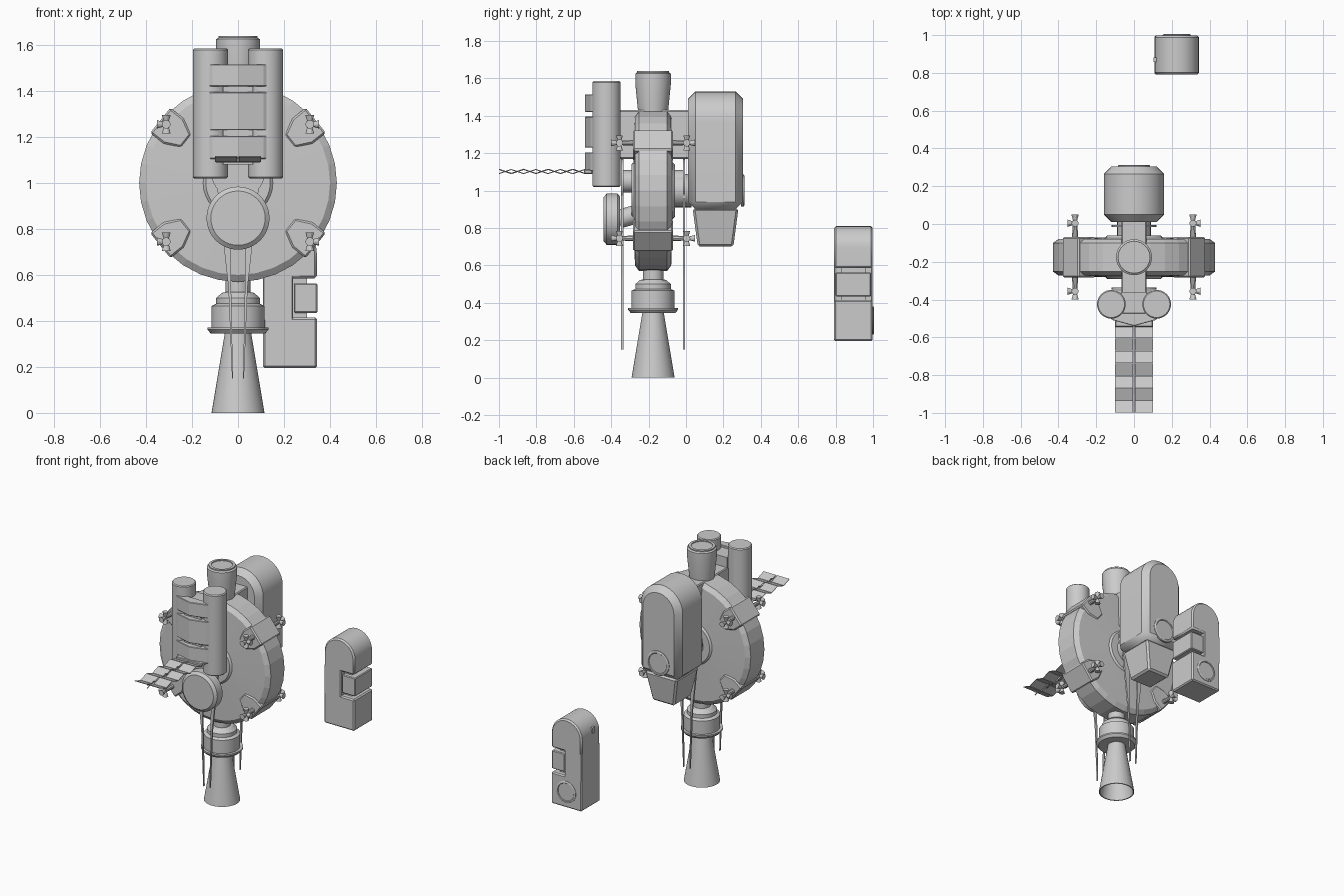
import bpy, bmesh, math
from math import cos, sin, pi, radians
from mathutils import Vector, Matrix

cube = bpy.data.objects.get("Cube")
if cube:
    bpy.data.objects.remove(cube)

grey = bpy.data.materials.new("plain grey")
grey.use_nodes = True
grey.diffuse_color = (0.6, 0.6, 0.6, 1)
grey.node_tree.nodes["Principled BSDF"].inputs["Base Color"].default_value = (0.6, 0.6, 0.6, 1)

AXIS_Y = -0.176                       # y of the main body's centre line
TO_Y = Matrix.Rotation(-pi / 2, 4, 'X')  # turns a z axis towards +y


def finish(name, bm, matrix=Matrix(), bevel=0, smooth=False):
    bmesh.ops.recalc_face_normals(bm, faces=bm.faces)
    mesh = bpy.data.meshes.new(name)
    bm.to_mesh(mesh)
    bm.free()
    mesh.transform(matrix)
    mesh.materials.append(grey)
    ob = bpy.data.objects.new(name, mesh)
    bpy.context.collection.objects.link(ob)
    if bevel:
        mod = ob.modifiers.new("bevel", 'BEVEL')
        mod.width = bevel
        mod.segments = 1
        mod.limit_method = 'ANGLE'
        mod.angle_limit = radians(40)
    if smooth:
        bpy.ops.object.select_all(action='DESELECT')
        ob.select_set(True)
        bpy.context.view_layer.objects.active = ob
        bpy.ops.object.shade_smooth_by_angle(angle=radians(30))
    return ob


def lathe(name, profile, at, turn=Matrix(), sides=32, smooth=True):
    """Turn (radius, height) points about z, then aim and place the result."""
    bm = bmesh.new()
    verts = [bm.verts.new((r, 0, h)) for r, h in profile]
    edges = [bm.edges.new(pair) for pair in zip(verts, verts[1:])]
    bmesh.ops.spin(bm, geom=verts + edges, cent=(0, 0, 0), axis=(0, 0, 1),
                   angle=2 * pi, steps=sides, use_duplicate=False)
    bmesh.ops.remove_doubles(bm, verts=bm.verts, dist=1e-5)
    return finish(name, bm, Matrix.Translation(at) @ turn, smooth=smooth)


def prism(name, outline, y0, y1, bevel=0, matrix=Matrix(), smooth=False):
    """Extrude an (x, z) outline along y."""
    bm = bmesh.new()
    face = bm.faces.new([bm.verts.new((x, y0, z)) for x, z in outline])
    out = bmesh.ops.extrude_face_region(bm, geom=[face])["geom"]
    bmesh.ops.translate(bm, vec=(0, y1 - y0, 0),
                        verts=[g for g in out if isinstance(g, bmesh.types.BMVert)])
    return finish(name, bm, matrix, bevel, smooth)


def box(name, x, y, z, bevel=0):
    outline = [(x[0], z[0]), (x[1], z[0]), (x[1], z[1]), (x[0], z[1])]
    return prism(name, outline, y[0], y[1], bevel)


def arch(cx, r, z0, top, steps=16):
    arc = [(cx + r * cos(pi * i / steps), top - r + r * sin(pi * i / steps))
           for i in range(steps + 1)]
    return [(cx - r, z0), (cx + r, z0)] + arc


def rod(name, a, b, r0, r1, sides=10):
    a, b = Vector(a), Vector(b)
    aim = (b - a).to_track_quat('Z', 'Y').to_matrix().to_4x4()
    n = (b - a).length
    return lathe(name, [(0, 0), (r0, 0), (r1, n), (0, n)], a, aim, sides)


# Main disk with its faceted rim and central boss
half = [(0, .105), (.157, .105), (.40, .097), (.43, .075)]
lathe("main_disk", half + [(r, -h) for r, h in reversed(half)],
      (0, AXIS_Y, 1), TO_Y, 32, False)
boss = [(0, .116), (.14, .116), (.157, .10)]
lathe("disk_boss", boss + [(r, -h) for r, h in reversed(boss)], (0, AXIS_Y, 1), TO_Y)

# Rim clamps, each with a thruster cluster at front and back
for sx in (-1, 1):
    for sz in (-1, 1):
        ang = math.atan2(sz * .27, sx * .335)
        clamp = [(.29, -.035), (.36, -.07), (.434, -.07), (.434, .07), (.36, .07), (.29, .035)]
        prism("rim_clamp", clamp, -.107, .107, .008,
              Matrix.Translation((0, AXIS_Y, 1)) @ Matrix.Rotation(-ang, 4, 'Y'))
        for sy in (-1, 1):
            x, z = sx * .312, 1 + sz * .255
            mid = Vector((x, AXIS_Y + sy * .18, z))
            rod("thruster_arm", (x, AXIS_Y + sy * .09, z), mid, .017, .012)
            for d in ((0, sy, 0), (0, 0, 1), (0, 0, -1), (sx, 0, 0)):
                reach = .045 if d[1] else .04
                rod("thruster_nozzle", mid, mid + Vector(d) * reach, .007, .019)

# Swept antenna blades in front of and behind the disk
for y in (AXIS_Y - .165, AXIS_Y + .165):
    lathe("antenna_mount", [(0, -.006), (.118, -.006), (.118, .006), (0, .006)],
          (0, y, 1.05), TO_Y)
    rod("mount_post", (0, AXIS_Y, 1.05), (0, y, 1.05), .06, .06, 16)
    for s in (-1, 1):
        blade = [(.095, 1.02), (.042, .55), (.026, .15), (.022, .15), (.030, .55), (.04, 1.02)]
        prism("antenna_blade", [(s * x, z) for x, z in blade], y - .006, y + .006)

# Engine with an open bell
lathe("engine_bell", [(.115, 0), (.055, .36), (.048, .36), (.108, 0), (.115, 0)],
      (0, AXIS_Y, 0), sides=40)
lathe("engine_housing", [(0, .345), (.118, .345), (.133, .362), (.133, .372), (.115, .372),
                         (.115, .465), (.095, .475), (.095, .50), (.07, .522),
                         (.055, .525), (.055, .60), (0, .60)], (0, AXIS_Y, 0), sides=40)

# Docking collar on top
lathe("docking_collar", [(0, 1.40), (.078, 1.40), (.082, 1.44), (.095, 1.57), (.095, 1.625),
                         (.085, 1.632), (.085, 1.64), (.068, 1.64), (.068, 1.634), (0, 1.634)],
      (0, AXIS_Y, 0), sides=40)

# Spine joining the front tanks, disk and rear module
box("spine", (-.067, .067), (-.44, .06), (1.17, 1.43), .006)

# Front tanks and the curved plates across them
for s in (-1, 1):
    lathe("tank", [(0, 1.02), (.07, 1.02), (.076, 1.026), (.076, 1.579), (.07, 1.585), (0, 1.585)],
          (s * .12, -.425, 0))
box("tank_bridge", (-.065, .065), (-.50, -.36), (1.08, 1.50))
section = [(-.132, .495), (-.11, .51), (0, .54), (.11, .51), (.132, .495),
           (.132, .47), (-.132, .47)]
for z0, z1 in ((1.105, 1.205), (1.23, 1.395), (1.42, 1.515)):
    # The section lies flat, so the extrusion is tipped upright
    prism("cover_plate", section, z0, z1, .003, Matrix.Rotation(pi / 2, 4, 'X'))

# Folding panel array on a scissor strut
PANELS, STEP = 7, .0657
for i in range(PANELS):
    y0 = -.54 - i * STEP
    y1 = y0 - STEP
    rise = .011 if i % 2 else -.011
    for s in (-1, 1):
        bm = bmesh.new()
        ends = [(s * .005, y0 - .001, 1.102 + rise), (s * .10, y0 - .001, 1.102 + rise),
                (s * .10, y1 + .001, 1.102 - rise), (s * .005, y1 + .001, 1.102 - rise)]
        low = bm.faces.new([bm.verts.new(p) for p in ends])
        out = bmesh.ops.extrude_face_region(bm, geom=[low])["geom"]
        bmesh.ops.translate(bm, vec=(0, 0, .004),
                            verts=[g for g in out if isinstance(g, bmesh.types.BMVert)])
        finish("array_panel", bm)
    for k in (-1, 1):
        rod("array_strut", (0, y0, 1.102 + k * rise), (0, y1, 1.102 - k * rise), .003, .003, 6)
box("array_hinge", (-.10, .10), (-.545, -.50), (1.09, 1.112), .004)

# Round instrument drum at the front
lathe("front_drum", [(0, -.044), (.118, -.044), (.137, -.028), (.137, .03), (.12, .044), (0, .044)],
      (0, -.396, .847), TO_Y, 40)
rod("drum_stub", (0, -.36, .847), (0, AXIS_Y, .90), .05, .05, 16)

# Rear module: arched body, tapered foot and round hatch
prism("rear_module", arch(0, .16, .90, 1.53), .01, .305, .04, smooth=True)
bm = bmesh.new()
bmesh.ops.create_cube(bm, size=1)
for v in bm.verts:
    top = v.co.z > 0
    v.co = Vector((v.co.x * (.25 if top else .17), .158 + v.co.y * (.245 if top else .19),
                   .905 if top else .70))
finish("rear_foot", bm, bevel=.012)


def hatch(at, r):
    lathe("round_hatch", [(0, -.01), (r, -.01), (r, .004), (r * .92, .008),
                          (r * .84, .008), (r * .8, .004), (0, .004)], at, TO_Y)


hatch((0, .305, 1.0), .085)
rod("module_neck", (0, .03, 1.0), (0, AXIS_Y, 1.0), .09, .09, 24)

# Free-flying capsule: arched head, column, side block and lower case
CY = (.792, .998)
prism("capsule_head", arch(.226, .117, .585, .81), *CY, .010, smooth=True)
box("capsule_column", (.109, .24), CY, (.40, .60), .005)
box("capsule_core", (.20, .30), (.83, .96), (.40, .60))
box("capsule_side_block", (.243, .345), (.80, .99), (.435, .563), .005)
box("capsule_lower_case", (.109, .343), CY, (.195, .415), .008)
box("capsule_latch", (.103, .12), (.858, .882), (.70, .74))
hatch((.226, .997, .305), .075)
